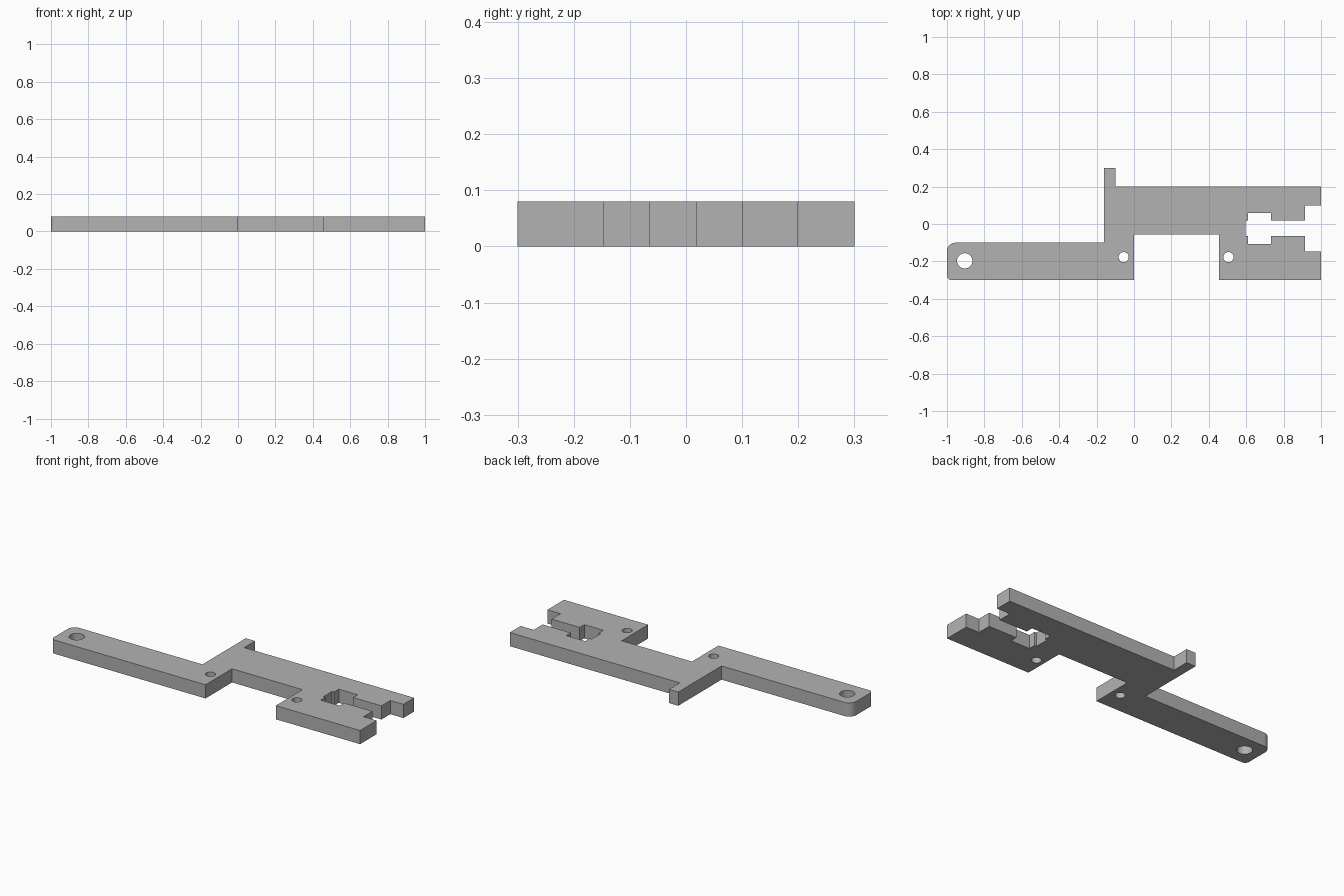
import bpy
import bmesh
from math import cos, sin, radians

THICK = 0.08
SLOT_Y = -0.0235  # centre line of the slot

cube = bpy.data.objects.get("Cube")
if cube:
    bpy.data.objects.remove(cube, do_unlink=True)

grey = bpy.data.materials.new("plain grey")
grey.use_nodes = True
colour = (0.45, 0.45, 0.45, 1)
grey.diffuse_color = colour
grey.node_tree.nodes["Principled BSDF"].inputs["Base Color"].default_value = colour


def prism(name, outline, z0, z1):
    """Extrude a closed outline between two heights."""
    bm = bmesh.new()
    base = bm.faces.new([bm.verts.new((x, y, z0)) for x, y in outline])
    top = bmesh.ops.extrude_face_region(bm, geom=[base])["geom"]
    moved = [v for v in top if isinstance(v, bmesh.types.BMVert)]
    bmesh.ops.translate(bm, verts=moved, vec=(0, 0, z1 - z0))
    bmesh.ops.recalc_face_normals(bm, faces=bm.faces)
    mesh = bpy.data.meshes.new(name)
    bm.to_mesh(mesh)
    bm.free()
    mesh.materials.append(grey)
    obj = bpy.data.objects.new(name, mesh)
    bpy.context.collection.objects.link(obj)
    return obj


def arc(x, y, r, start, end, steps):
    angles = [radians(start + (end - start) * i / steps) for i in range(steps + 1)]
    return [(x + r * cos(a), y + r * sin(a)) for a in angles]


# Stepped slot: upper half as offsets from its centre line, lower half mirrored
half = [(1, 0.1235), (0.915, 0.1235), (0.915, 0.0415), (0.733, 0.0415),
        (0.733, 0.0835), (0.61, 0.0835), (0.61, 0.0415), (0.597, 0.0415)]
slot = [(x, SLOT_Y + d) for x, d in half]
slot += [(x, SLOT_Y - d) for x, d in reversed(half)]

# Plate outline: arm with rounded end, tab, body, slot, foot and notch
outline = arc(-0.975, -0.275, 0.025, 270, 180, 6)
outline += arc(-0.955, -0.145, 0.045, 180, 90, 8)
outline += [(-0.16, -0.1), (-0.16, 0.3), (-0.1, 0.3), (-0.1, 0.2), (1, 0.2)]
outline += slot
outline += [(1, -0.3), (0.455, -0.3), (0.455, -0.055), (0, -0.055), (0, -0.3)]
plate = prism("slotted_plate", outline, 0, THICK)

# Round holes
bpy.context.view_layer.objects.active = plate
for x, y, r in [(-0.905, -0.197, 0.041), (-0.055, -0.177, 0.027), (0.505, -0.177, 0.027)]:
    cutter = prism("hole_cutter", arc(x, y, r, 0, 348.75, 31), -THICK, 2 * THICK)
    cutter.hide_render = True
    cut = plate.modifiers.new("hole", 'BOOLEAN')
    cut.operation = 'DIFFERENCE'
    cut.solver = 'EXACT'
    cut.object = cutter
    bpy.ops.object.modifier_apply(modifier=cut.name)
    bpy.data.objects.remove(cutter, do_unlink=True)

# Smooth the curved walls, keep the edges sharp
plate.select_set(True)
bpy.ops.object.shade_smooth_by_angle(angle=radians(30))
